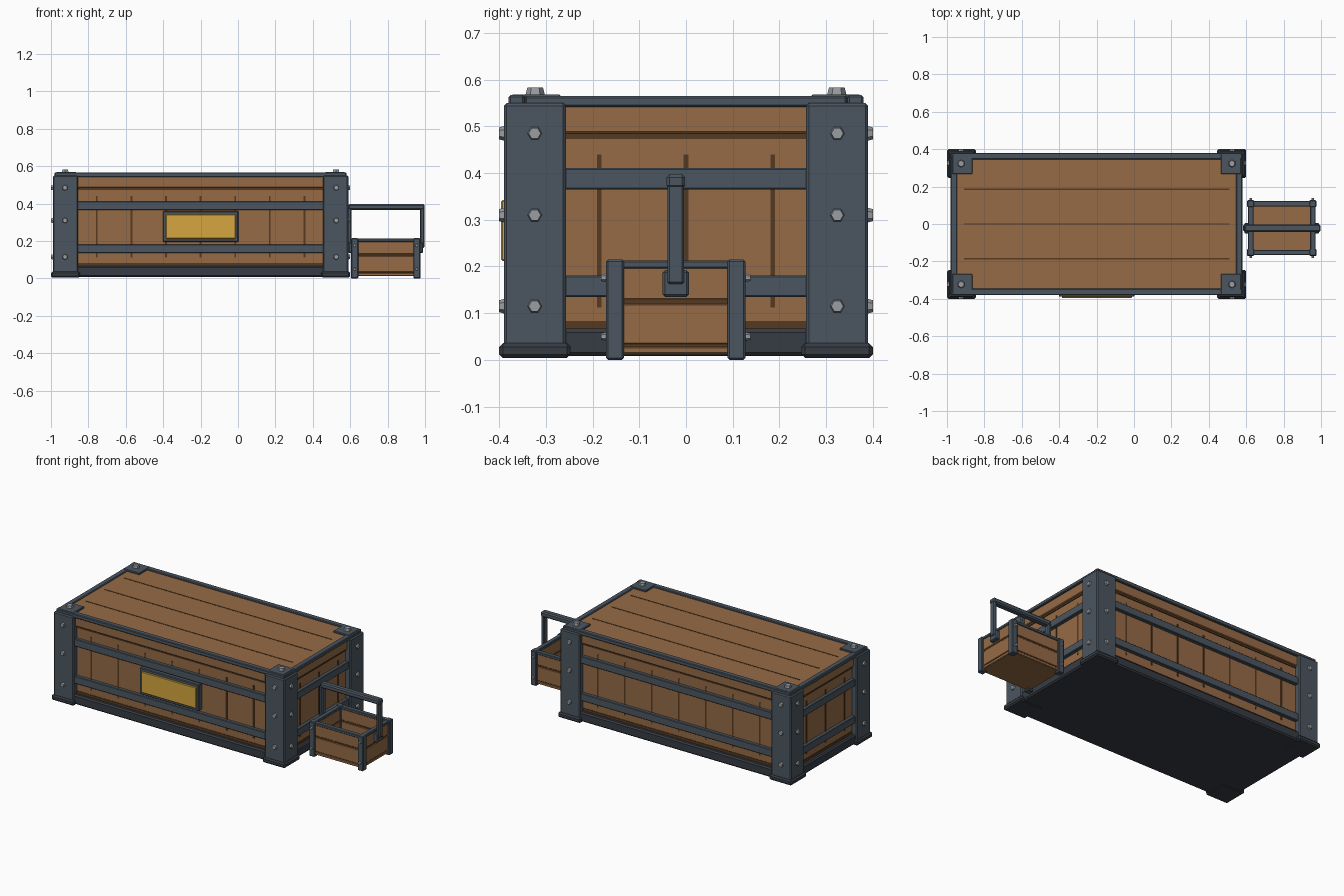
import bpy, math
from mathutils import Vector

if "Cube" in bpy.data.objects:
    bpy.data.objects.remove(bpy.data.objects["Cube"])


def mat(name, rgb):
    m = bpy.data.materials.new(name)
    m.diffuse_color = (*rgb, 1)
    m.use_nodes = True
    m.node_tree.nodes["Principled BSDF"].inputs["Base Color"].default_value = m.diffuse_color
    return m


WOOD = mat("wood", (0.306, 0.147, 0.061))
SEAM = mat("dark_wood", (0.09, 0.042, 0.015))
METAL = mat("metal", (0.07, 0.093, 0.117))
DARK = mat("dark_metal", (0.037, 0.045, 0.058))
BOLT = mat("bolt_steel", (0.32, 0.34, 0.36))
GOLD = mat("brass", (0.66, 0.38, 0.05))


def box(name, x, y, z, m, bevel=0.0):
    """Box from (min, max) ranges, with an optional one-step chamfer."""
    lo, hi = Vector((x[0], y[0], z[0])), Vector((x[1], y[1], z[1]))
    bpy.ops.mesh.primitive_cube_add(size=1, location=(lo + hi) / 2)
    o = bpy.context.object
    o.name = name
    for v in o.data.vertices:
        v.co = Vector(a * b for a, b in zip(v.co, hi - lo))
    o.data.materials.append(m)
    if bevel:
        b = o.modifiers.new("chamfer", 'BEVEL')
        b.width, b.segments = bevel, 1
    return o


def span(a, b):
    return (min(a, b), max(a, b))


def bolt(name, base, direction, r, h):
    """Hex bolt head standing on base, pointing along direction."""
    d = Vector(direction)
    bpy.ops.mesh.primitive_cone_add(vertices=6, radius1=r, radius2=r * 0.8, depth=h,
                                    location=Vector(base) + d * h / 2)
    o = bpy.context.object
    o.name = name
    o.rotation_mode = 'QUATERNION'
    o.rotation_quaternion = Vector((0, 0, 1)).rotation_difference(d)
    o.data.materials.append(BOLT)


CX = -0.2   # crate centre
S = (-1, 1)

# crate body, lid and base
box("crate_body", (CX - .755, CX + .755), (-.355, .355), (.05, .50), WOOD)
box("crate_lid", (CX - .767, CX + .767), (-.367, .367), (.485, .558), WOOD, .004)
box("lid_seam", (CX - .760, CX + .760), (-.360, .360), (.474, .487), SEAM)
box("base_seam", (CX - .758, CX + .758), (-.358, .358), (.06, .083), SEAM)
box("crate_base", (CX - .78, CX + .78), (-.38, .38), (.008, .067), DARK, .008)

# plank grooves on the sides, ends and top
for s in S:
    for i in range(-3, 4):
        x = CX + i * .185
        box("side_groove", (x - .005, x + .005), span(s * .34, s * .358), (.112, .44), SEAM)
    for i in S + (0,):
        y = i * .186
        box("end_groove", span(CX + s * .74, CX + s * .758), (y - .005, y + .005), (.112, .44), SEAM)
for y in (-.187, 0, .187):
    box("top_groove", (CX - .71, CX + .71), (y - .004, y + .004), (.54, .5595), SEAM)

# horizontal straps and lid rim
for s in S:
    for z in (.135, .365):
        box("side_strap", (CX - .70, CX + .70), span(s * .345, s * .376), (z, z + .046), METAL, .003)
        box("end_strap", span(CX + s * .745, CX + s * .776), (-.28, .28), (z, z + .046), METAL, .003)
    box("side_rim", (CX - .78, CX + .78), span(s * .346, s * .38), (.542, .567), METAL, .004)
    box("end_rim", span(CX + s * .746, CX + s * .78), (-.345, .345), (.542, .565), METAL, .004)

# corner posts with feet, top plates and bolts
for sx in S:
    for sy in S:
        box("corner_post", span(CX + sx * .655, CX + sx * .79), span(sy * .257, sy * .39),
            (.012, .55), METAL, .006)
        box("corner_foot", span(CX + sx * .645, CX + sx * .80), span(sy * .247, sy * .40),
            (.004, .036), DARK, .008)
        box("corner_plate", span(CX + sx * .664, CX + sx * .772), span(sy * .268, sy * .374),
            (.545, .568), METAL, .003)
        bolt("top_bolt", (CX + sx * .724, sy * .323, .566), (0, 0, 1), .021, .017)
        for z in (.115, .31, .485):
            bolt("side_bolt", (CX + sx * .725, sy * .388, z), (0, sy, 0), .016, .012)
            bolt("end_bolt", (CX + sx * .788, sy * .324, z), (sx, 0, 0), .016, .012)

# nameplate on the front
box("plate_frame", (-.402, .002), (-.388, -.35), (.195, .36), METAL, .004)
box("plate_face", (-.386, -.012), (-.396, -.38), (.212, .342), GOLD, .003)

# small open basket beside the crate
BX, BY = .79, -.022
box("basket_floor", (BX - .17, BX + .17), (BY - .135, BY + .135), (.012, .03), WOOD)
for s in S:
    for z0, z1 in ((.014, .028), (.034, .12), (.13, .198)):
        box("basket_side_plank", (BX - .17, BX + .17), span(BY + s * .118, BY + s * .138),
            (z0, z1), WOOD, .002)
        box("basket_end_plank", span(BX + s * .154, BX + s * .174), (BY - .135, BY + .135),
            (z0, z1), WOOD, .002)
    box("basket_side_seam", (BX - .165, BX + .165), span(BY + s * .121, BY + s * .134), (.015, .19), SEAM)
    box("basket_end_seam", span(BX + s * .157, BX + s * .170), (BY - .13, BY + .13), (.015, .19), SEAM)
    box("basket_side_rim", (BX - .17, BX + .17), span(BY + s * .116, BY + s * .144),
        (.196, .213), METAL, .003)
    box("basket_end_rim", span(BX + s * .152, BX + s * .18), (BY - .135, BY + .135),
        (.196, .213), METAL, .003)
    # basket posts and bolts
    for t in S:
        box("basket_post", span(BX + s * .147, BX + s * .185), span(BY + t * .111, BY + t * .149),
            (0, .215), METAL, .004)
        for z in (.05, .176):
            bolt("basket_bolt", (BX + s * .166, BY + t * .148, z), (0, t, 0), .009, .012)
    # handle uprights and brackets
    box("handle_bracket", span(BX + s * .172, BX + s * .20), (BY - .028, BY + .028),
        (.135, .192), METAL, .005)
    box("handle_upright", span(BX + s * .184, BX + s * .206), (BY - .018, BY + .018),
        (.162, .38), METAL, .005)
box("handle_bar", (.59, .998), (BY - .02, BY + .02), (.366, .398), METAL, .007)
